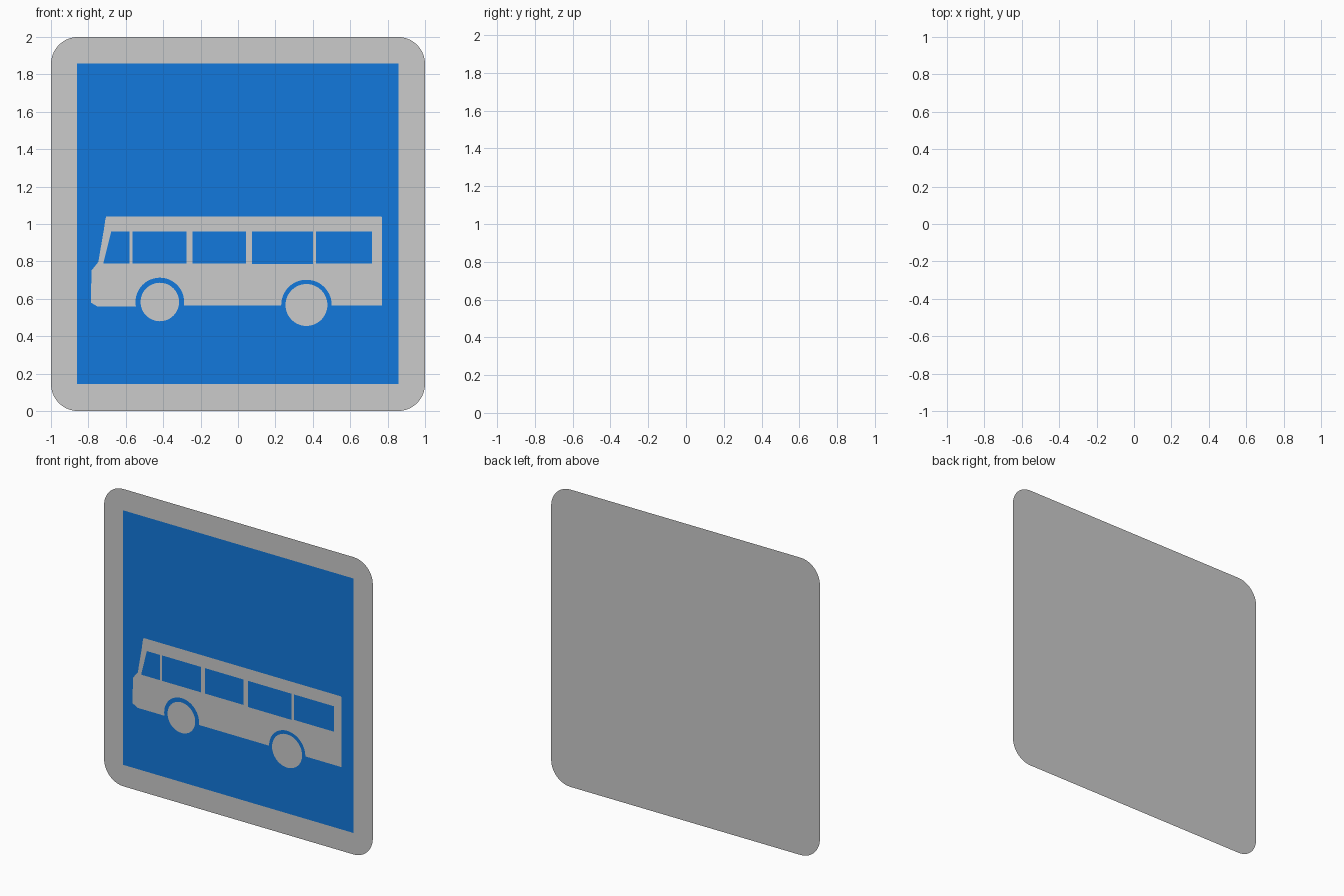
import bpy
import bmesh
from math import sin, cos, pi, radians

if "Cube" in bpy.data.objects:
    bpy.data.objects.remove(bpy.data.objects["Cube"])

blue = bpy.data.materials.new("sign_blue")
blue.diffuse_color = (0.006, 0.19, 0.72, 1)
blue.use_nodes = True
blue.node_tree.nodes["Principled BSDF"].inputs["Base Color"].default_value = blue.diffuse_color


def sheet(name, points, y, mat=None):
    """Flat sheet facing -y from a counter-clockwise (x, z) outline."""
    bm = bmesh.new()
    bm.faces.new([bm.verts.new((x, y, z)) for x, z in points])
    bmesh.ops.triangulate(bm, faces=bm.faces[:])
    mesh = bpy.data.meshes.new(name)
    bm.to_mesh(mesh)
    bm.free()
    if mat:
        mesh.materials.append(mat)
    obj = bpy.data.objects.new(name, mesh)
    bpy.context.collection.objects.link(obj)
    return obj


def rect(x0, x1, z0, z1):
    return [(x0, z0), (x1, z0), (x1, z1), (x0, z1)]


def disc(x, z, r, n=48):
    return [(x + r * cos(2 * pi * i / n), z + r * sin(2 * pi * i / n)) for i in range(n)]


def rounded_square(half, zc, r, steps=12):
    pts = []
    for k, (sx, sz) in enumerate([(1, 1), (-1, 1), (-1, -1), (1, -1)]):
        for i in range(steps + 1):
            a = radians(90 * (k + i / steps))
            pts.append((sx * (half - r) + r * cos(a), zc + sz * (half - r) + r * sin(a)))
    return pts


# Backing plate and blue field
sheet("sign_plate", rounded_square(1.0, 1.0, 0.145), 0.005)
sheet("blue_panel", rect(-0.86, 0.857, 0.145, 1.857), 0.0035, blue)

# Bus silhouette
sheet("bus_body", [
    (-0.75, 0.558), (-0.54, 0.558), (-0.3, 0.565), (0.77, 0.565), (0.77, 1.035),
    (0.765, 1.04), (-0.705, 1.04), (-0.71, 1.02), (-0.717, 0.972), (-0.695, 0.967),
    (-0.747, 0.797), (-0.783, 0.752), (-0.787, 0.58)], 0.002)

# Windows
sheet("front_window", [(-0.72, 0.79), (-0.58, 0.79), (-0.58, 0.96), (-0.678, 0.96)], -0.001, blue)
for i, (x0, x1, z0) in enumerate([(-0.565, -0.276, 0.79), (-0.244, 0.042, 0.79),
                                  (0.075, 0.4, 0.785), (0.418, 0.716, 0.79)]):
    sheet(f"side_window_{i + 1}", rect(x0, x1, z0, 0.961), -0.001, blue)

# Wheel arches and wheels
for name, x, z, arch_r, wheel_r, arch_y, wheel_y in [
        ("front", -0.418, 0.583, 0.13, 0.103, -0.002, -0.005),
        ("rear", 0.366, 0.567, 0.135, 0.112, 0.0005, -0.001)]:
    sheet(f"{name}_wheel_arch", disc(x, z, arch_r), arch_y, blue)
    sheet(f"{name}_wheel", disc(x, z, wheel_r), wheel_y)
